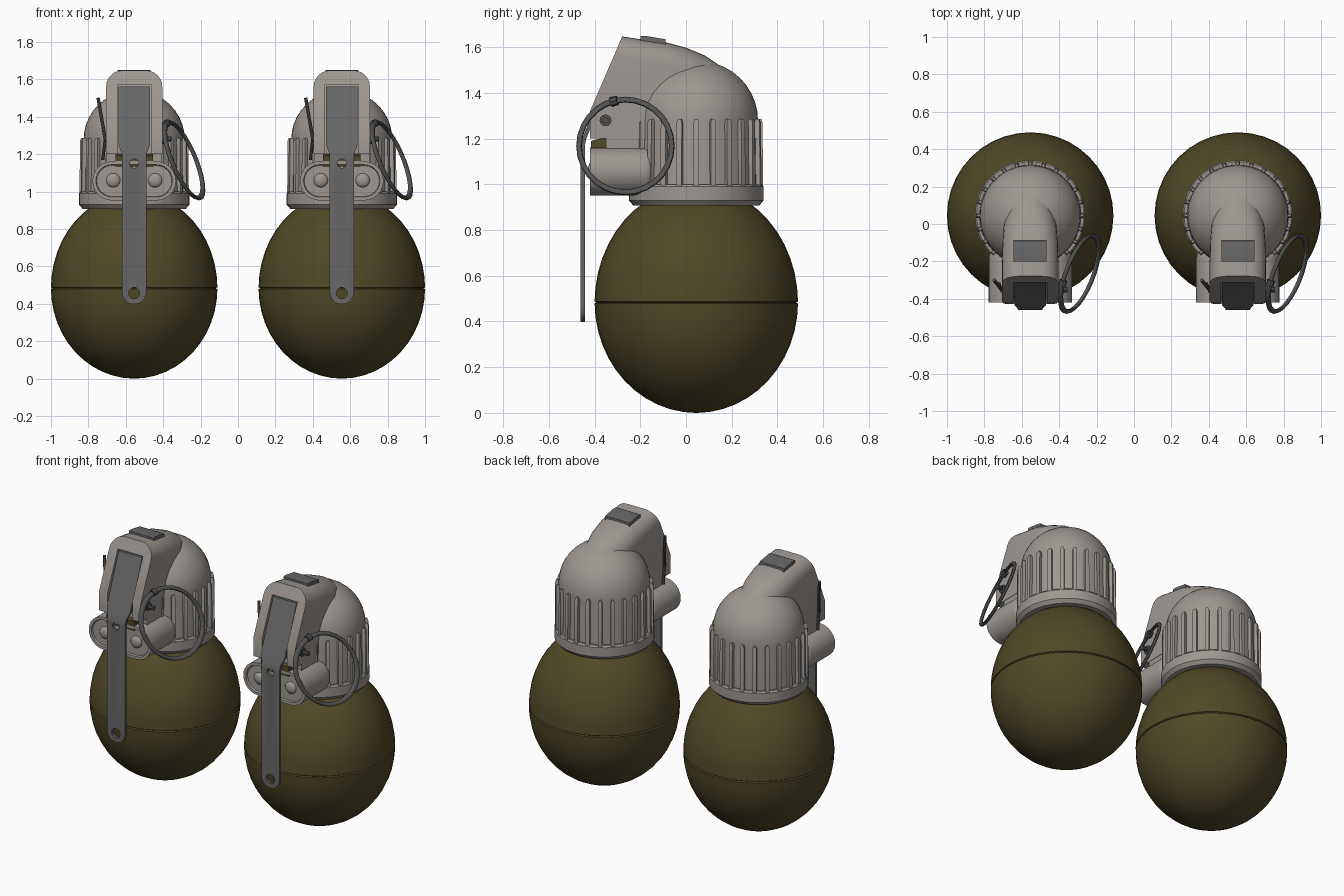
import bpy, bmesh, math
from mathutils import Vector

if "Cube" in bpy.data.objects:
    bpy.data.objects.remove(bpy.data.objects["Cube"])

CY = 0.045      # y of the round body axis
SPACING = 0.555  # half distance between the two copies


def material(name, rgb):
    m = bpy.data.materials.new(name)
    m.diffuse_color = (*rgb, 1)
    m.use_nodes = True
    m.node_tree.nodes["Principled BSDF"].inputs["Base Color"].default_value = m.diffuse_color
    return m


OLIVE = material("olive", (0.080, 0.066, 0.020))
GREY = material("warm grey plastic", (0.34, 0.31, 0.285))
STEEL = material("lever steel", (0.135, 0.135, 0.137))
DARK = material("dark wire", (0.085, 0.086, 0.088))
parts = []


def finish(name, bm, mat, angle=35, keep=True):
    bmesh.ops.remove_doubles(bm, verts=bm.verts, dist=1e-5)
    bmesh.ops.recalc_face_normals(bm, faces=bm.faces)
    me = bpy.data.meshes.new(name)
    bm.to_mesh(me)
    bm.free()
    ob = bpy.data.objects.new(name, me)
    bpy.context.collection.objects.link(ob)
    me.materials.append(mat)
    if keep:
        parts.append(ob)
        activate(ob)
        bpy.ops.object.shade_smooth_by_angle(angle=math.radians(angle))
    return ob


def activate(ob):
    bpy.ops.object.select_all(action='DESELECT')
    ob.select_set(True)
    bpy.context.view_layer.objects.active = ob


def loft(bm, rings, closed=True, caps=True):
    vs = [[bm.verts.new(p) for p in r] for r in rings]
    n = len(vs[0])
    for a, b in zip(vs, vs[1:]):
        for i in range(n):
            j = (i + 1) % n
            bm.faces.new((a[i], a[j], b[j], b[i]))
    if caps:
        bm.faces.new(vs[0])
        bm.faces.new(vs[-1])
    return vs


def lathe(name, profile, mat, segs):
    bm = bmesh.new()
    loft(bm, [[(r * math.cos(2 * math.pi * i / segs), CY + r * math.sin(2 * math.pi * i / segs), z)
               for i in range(segs)] for r, z in profile])
    return finish(name, bm, mat)


def prism(bm, pts, lo, hi, axis):
    f = (lambda p, d: (d, p[0], p[1])) if axis == 'x' else (lambda p, d: (p[0], d, p[1]))
    return loft(bm, [[f(p, d) for p in pts] for d in (lo, hi)])


def rod(bm, a, b, r, segs=10):
    a, b = Vector(a), Vector(b)
    q = (b - a).to_track_quat('Z', 'Y')
    loft(bm, [[c + q @ Vector((r * math.cos(2 * math.pi * i / segs), r * math.sin(2 * math.pi * i / segs), 0))
               for i in range(segs)] for c in (a, b)])


def cut(ob, bm):
    cutter = finish("cutter", bm, ob.data.materials[0], keep=False)
    cutter.hide_render = True
    activate(ob)
    m = ob.modifiers.new("cut", 'BOOLEAN')
    m.object, m.operation, m.solver = cutter, 'DIFFERENCE', 'EXACT'
    bpy.ops.object.modifier_move_to_index(modifier="cut", index=0)
    bpy.ops.object.modifier_apply(modifier="cut")
    bpy.data.objects.remove(cutter)


# Egg-shaped body with a fine seam groove at the equator
EQ = 0.483
prof = []
for i in range(1, 25):
    a = math.radians(-90 + 7.5 * i)
    if i == 12:
        prof += [(0.445, EQ - 0.005), (0.437, EQ), (0.445, EQ + 0.005)]
    elif i < 24:
        prof.append((0.445 * math.cos(a), EQ + math.sin(a) * (0.483 if a < 0 else 0.51)))
lathe("body", [(0.004, 0)] + prof, OLIVE, 40)

# Domed cap with collar
dome = [(0.27 * math.cos(math.radians(a)), 1.28 + 0.262 * math.sin(math.radians(a)))
        for a in (0, 9, 18, 27, 36, 45, 54, 63, 72, 81, 89)]
lathe("cap", [(0.2, 0.908), (0.276, 0.908), (0.295, 0.93), (0.295, 0.99), (0.287, 1.0), (0.274, 1.0)] + dome,
      GREY, 48)

# Grip ribs around the cap
bm = bmesh.new()
for k in range(24):
    a = 2 * math.pi * k / 24
    c, s = math.cos(a), math.sin(a)
    rings = []
    for z, w, r in ((0.99, 0.012, 0.292), (1.27, 0.012, 0.290), (1.287, 0.006, 0.284)):
        rings.append([(c * u - s * v, CY + s * u + c * v, z)
                      for u, v in ((0.262, -w), (r, -w), (r, w), (0.262, w))])
    loft(bm, rings)
finish("cap_ribs", bm, GREY)

# Arched housing lofted from the sloped front into the dome
def arch(yt, zt, w, r, slant=False):
    pts = [(-w, 1.2), (-w, 1.32)]
    pts += [(-w + r - r * math.cos(t * math.pi / 12), zt - r + r * math.sin(t * math.pi / 12)) for t in range(7)]
    pts += [(-x, z) for x, z in reversed(pts)]
    y = (lambda z: -0.42 + 0.14 * max(0, z - 1.32) / 0.325) if slant else (lambda z: yt)
    return [(x, y(z), z) for x, z in pts]


bm = bmesh.new()
vs = loft(bm, [arch(0, 1.647, 0.15, 0.085, True), arch(-0.2, 1.635, 0.15, 0.09), arch(-0.1, 1.625, 0.148, 0.10),
               arch(0.0, 1.598, 0.14, 0.11), arch(0.08, 1.565, 0.12, 0.11), arch(0.16, 1.512, 0.08, 0.075)],
          caps=False)
f = vs[0]
bm.faces.new((f[0], f[1], f[-2], f[-1]))
bm.faces.new(f[1:-1])
bm.faces.new(vs[-1])
housing = finish("housing", bm, GREY)
bm = bmesh.new()
prism(bm, [(-0.5, 1.1), (-0.5, 1.572), (-0.275, 1.572), (-0.395, 1.25), (-0.395, 1.1)], -0.09, 0.09, 'x')
cut(housing, bm)

# Support under the housing and the dark striker block in its notch
bm = bmesh.new()
prism(bm, [(-0.35, 1.08), (-0.35, 1.205), (-0.1, 1.205), (-0.1, 1.08)], -0.148, 0.148, 'x')
finish("housing_support", bm, GREY)
bm = bmesh.new()
prism(bm, [(-0.415, 1.13), (-0.415, 1.19), (-0.34, 1.21), (-0.34, 1.13)], -0.10, 0.10, 'x')
finish("striker_block", bm, OLIVE)

# Dark button on top of the housing
bm = bmesh.new()
prism(bm, [(-0.2, 1.58), (-0.2, 1.648), (-0.18, 1.65), (-0.09, 1.635), (-0.085, 1.58)], -0.088, 0.088, 'x')
finish("top_button", bm, STEEL)

# Twin tube block with rounded back and recessed front
bm = bmesh.new()
R, OFF, ZC = 0.105, 0.118, 1.057
outline = [(sx * OFF + R * math.cos(math.radians(a0 + 15 * i)), ZC + R * math.sin(math.radians(a0 + 15 * i)))
           for sx, a0 in ((1, -90), (-1, 90)) for i in range(13)]
prism(bm, outline, -0.42, -0.14, 'y')
bmesh.ops.recalc_face_normals(bm, faces=bm.faces)
bmesh.ops.bevel(bm, geom=[e for e in bm.edges if all(v.co.y > -0.2 for v in e.verts)],
                offset=0.04, segments=4, profile=0.5, affect='EDGES')
front = [g for g in bm.faces if all(v.co.y < -0.41 for v in g.verts)]
bmesh.ops.inset_region(bm, faces=front, thickness=0.018, depth=0)
bmesh.ops.inset_region(bm, faces=front, thickness=0.004, depth=-0.012)
finish("twin_tubes", bm, GREY)

# Domed bosses in the tube fronts
bm = bmesh.new()
for sx in (-1, 1):
    loft(bm, [[(sx * 0.112 + r * math.cos(i * math.pi / 8), y, 1.06 + r * math.sin(i * math.pi / 8))
               for i in range(16)] for r, y in ((0.038, -0.40), (0.038, -0.415), (0.03, -0.424), (0.012, -0.429))])
finish("tube_bosses", bm, GREY, 60)

# Safety lever: rounded lower end, bend, wider sloped top
st = [(-0.452, 0.462 - 0.065 * math.cos(math.radians(a)), 0.065 * math.sin(math.radians(a)))
      for a in (8, 25, 40, 55, 70, 90)]
st += [(-0.452, 1.17, 0.065), (-0.445, 1.2, 0.066), (-0.425, 1.25, 0.084), (-0.302, 1.562, 0.084)]
bm = bmesh.new()
loft(bm, [[(-w, y - 0.009, z), (w, y - 0.009, z), (w, y + 0.009, z), (-w, y + 0.009, z)] for y, z, w in st])
lever = finish("safety_lever", bm, STEEL)
bm = bmesh.new()
for z, r in ((0.457, 0.03), (1.15, 0.024)):
    rod(bm, (0, -0.5, z), (0, -0.43, z), r, 16)
cut(lever, bm)

# Pull ring, tilted away from the housing
ring_at = lambda u, v, n=0: (0.265 + 0.33 * u - 0.38 * v + n, -0.265 + u, 1.168 + v)
bpy.ops.mesh.primitive_torus_add(major_radius=0.203, minor_radius=0.0125, major_segments=28, minor_segments=8)
ring = bpy.context.object
ring.name = "pull_ring"
for v in ring.data.vertices:
    v.co = ring_at(*v.co)
ring.data.materials.append(DARK)
bpy.ops.object.shade_smooth_by_angle(angle=math.radians(50))
parts.append(ring)

# Ring collar, pin and splayed pin legs
bm = bmesh.new()
rod(bm, ring_at(-0.065, 0.192), ring_at(-0.035, 0.199), 0.021, 8)
rod(bm, (-0.16, -0.352, 1.28), (0.2, -0.352, 1.28), 0.014)
rod(bm, (0.145, -0.352, 1.28), (0.162, -0.352, 1.28), 0.026, 12)
rod(bm, (-0.155, -0.35, 1.28), (-0.193, -0.30, 1.50), 0.009, 8)
rod(bm, (-0.155, -0.35, 1.28), (-0.168, -0.32, 1.17), 0.009, 8)
finish("pin", bm, DARK)

# Two identical copies side by side
for ob in parts:
    twin = ob.copy()
    twin.name = ob.name + "_right"
    bpy.context.collection.objects.link(twin)
    twin.location.x = SPACING
    ob.name += "_left"
    ob.location.x = -SPACING
